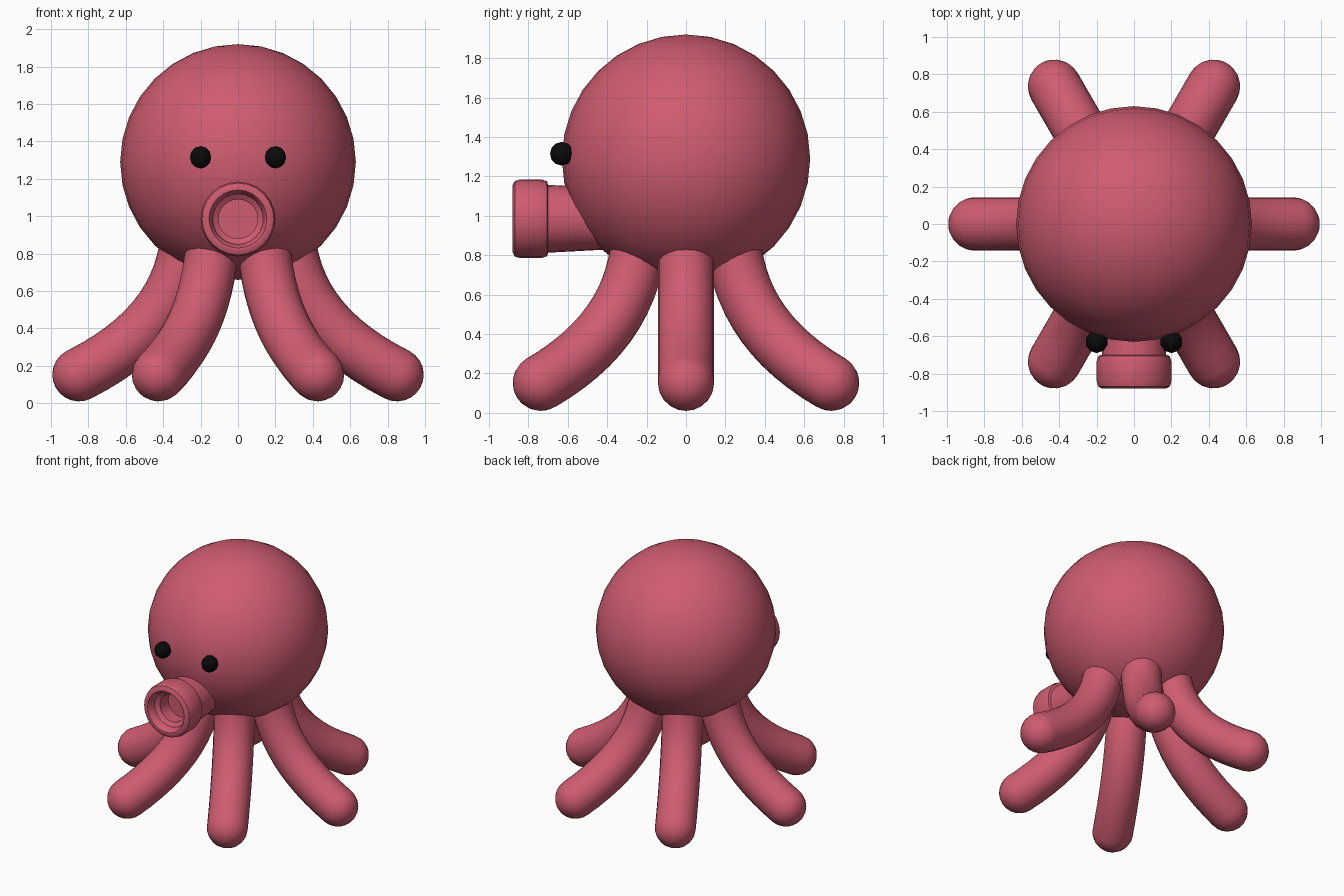
import bpy
import bmesh
import math
from mathutils import Vector, Matrix
from mathutils.geometry import interpolate_bezier

cube = bpy.data.objects.get("Cube")
if cube:
    bpy.data.objects.remove(cube, do_unlink=True)


def material(name, rgb):
    mat = bpy.data.materials.new(name)
    mat.use_nodes = True
    mat.diffuse_color = (*rgb, 1)
    bsdf = mat.node_tree.nodes["Principled BSDF"]
    bsdf.inputs["Base Color"].default_value = (*rgb, 1)
    bsdf.inputs["Roughness"].default_value = 0.6
    return mat


pink = material("coral pink", (0.62, 0.107, 0.162))
black = material("black", (0.003, 0.003, 0.003))


def finish(bm, name, mat, sharp=50):
    """Turn a bmesh into a smooth-shaded object."""
    bmesh.ops.recalc_face_normals(bm, faces=bm.faces)
    mesh = bpy.data.meshes.new(name)
    bm.to_mesh(mesh)
    bm.free()
    mesh.materials.append(mat)
    obj = bpy.data.objects.new(name, mesh)
    bpy.context.collection.objects.link(obj)
    bpy.ops.object.select_all(action="DESELECT")
    obj.select_set(True)
    bpy.context.view_layer.objects.active = obj
    bpy.ops.object.shade_smooth_by_angle(angle=math.radians(sharp))
    return obj


def ball(name, center, radius, segments, rings, mat):
    bm = bmesh.new()
    bmesh.ops.create_uvsphere(bm, u_segments=segments, v_segments=rings, radius=radius,
                              matrix=Matrix.Translation(center))
    return finish(bm, name, mat, 60)


def skin(bm, rings):
    """Bridge successive rings of vertices; a single vertex closes an end."""
    for a, b in zip(rings, rings[1:]):
        n = max(len(a), len(b))
        for i in range(n):
            j = (i + 1) % n
            if len(a) == 1:
                bm.faces.new((a[0], b[i], b[j]))
            elif len(b) == 1:
                bm.faces.new((a[i], a[j], b[0]))
            else:
                bm.faces.new((a[i], a[j], b[j], b[i]))


def leg(name, angle, sides=20, radius=0.143):
    """Curved tube sweeping down and outward, with a rounded tip."""
    bm = bmesh.new()
    path = interpolate_bezier(Vector((0.27, 0, 0.90)), Vector((0.30, 0, 0.58)),
                              Vector((0.48, 0, 0.34)), Vector((0.85, 0, 0.153)), 14)
    stations = []
    for i, p in enumerate(path):
        d = path[min(i + 1, len(path) - 1)] - path[max(i - 1, 0)]
        stations.append((p, d.normalized(), radius))
    # Hemispherical tip
    end, axis, _ = stations[-1]
    steps = 6
    for k in range(1, steps):
        t = k / steps * math.pi / 2
        stations.append((end + axis * radius * math.sin(t), axis, radius * math.cos(t)))

    rings = []
    side = Vector((0, 1, 0))
    for p, d, r in stations:
        up = d.cross(side)
        turns = [2 * math.pi * i / sides for i in range(sides)]
        rings.append([bm.verts.new(p + (side * math.cos(t) + up * math.sin(t)) * r)
                      for t in turns])
    rings.insert(0, [bm.verts.new(path[0])])
    rings.append([bm.verts.new(end + axis * radius)])
    skin(bm, rings)
    bm.transform(Matrix.Rotation(angle, 4, "Z"))
    return finish(bm, name, pink)


def siphon(sides=24):
    """Lathed snout: a tube, a rounded lip and a recessed opening."""
    profile = [(0.155, -0.38), (0.172, -0.70), (0.19, -0.705), (0.2, -0.735),
               (0.2, -0.84), (0.192, -0.868), (0.17, -0.88), (0.155, -0.878),
               (0.143, -0.86), (0.135, -0.82), (0.105, -0.80), (0.105, -0.70)]
    bm = bmesh.new()
    rings = []
    for r, y in profile:
        turns = [2 * math.pi * i / sides for i in range(sides)]
        rings.append([bm.verts.new((r * math.cos(t), y, 0.985 + r * math.sin(t)))
                      for t in turns])
    rings.append([bm.verts.new((0, profile[-1][1], 0.985))])
    skin(bm, rings)
    return finish(bm, "siphon_mouth", pink, 40)


# Head
ball("head", (0, 0, 1.29), 0.63, 32, 16, pink)

# Eyes
for label, x in (("left", 0.2), ("right", -0.2)):
    ball(label + "_eye", (x, -0.63, 1.315), 0.06, 10, 6, black)

# Mouth
siphon()

# Six legs spread evenly around the body
for n, label in enumerate(("left", "back_left", "back_right",
                           "right", "front_right", "front_left")):
    leg(label + "_leg", math.radians(60 * n))
